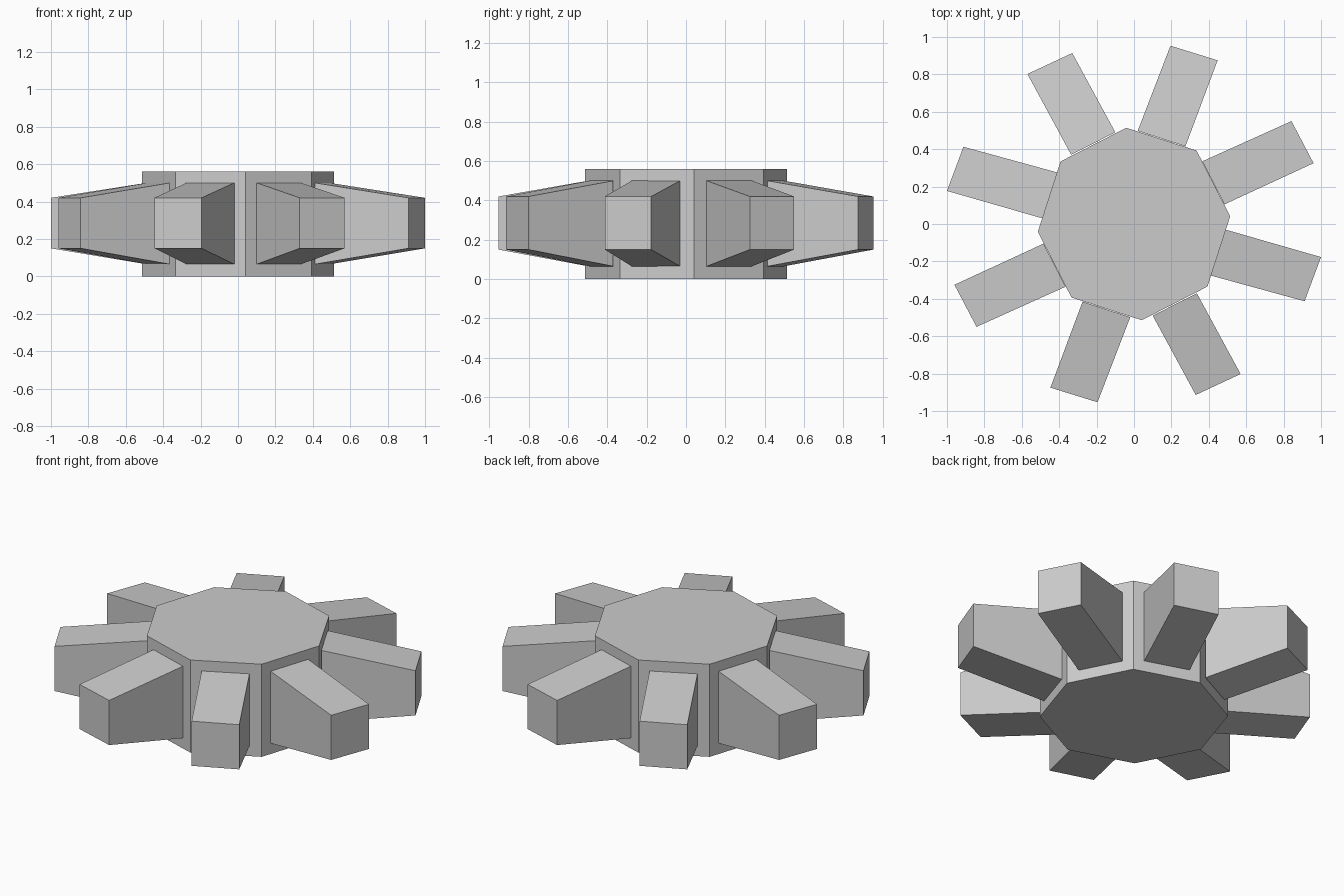
import bpy, math

if "Cube" in bpy.data.objects:
    bpy.data.objects.remove(bpy.data.objects["Cube"])

HUB_R, HUB_H, PHASE = 0.516, 0.56, math.radians(4.6)
Z_IN, Z_OUT = (0.065, 0.50), (0.15, 0.42)


def make_object(name, verts, faces):
    mesh = bpy.data.meshes.new(name)
    mesh.from_pydata(verts, [], faces)
    mesh.update()
    obj = bpy.data.objects.new(name, mesh)
    bpy.context.collection.objects.link(obj)
    return obj


# Octagonal hub
n = 8
ring = [(HUB_R * math.cos(PHASE + i * math.tau / n),
         HUB_R * math.sin(PHASE + i * math.tau / n)) for i in range(n)]
verts = [(x, y, z) for z in (0, HUB_H) for x, y in ring]
faces = [tuple(reversed(range(n))), tuple(range(n, 2 * n))]
faces += [(i, (i + 1) % n, n + (i + 1) % n, n + i) for i in range(n)]
make_object("hub", verts, faces)


# Tapered teeth, plan corners: inner right, outer right, outer left, inner left
def tooth(name, plan, sign):
    levels = [Z_IN, Z_OUT, Z_OUT, Z_IN]
    v = [(sign * x, sign * y, z[k]) for k in (0, 1)
         for (x, y), z in zip(plan, levels)]
    f = [(3, 2, 1, 0), (4, 5, 6, 7)]
    f += [(i, (i + 1) % 4, 4 + (i + 1) % 4, 4 + i) for i in range(4)]
    make_object(name, v, f)


plans = [
    [(0.412, -0.276), (0.912, -0.413), (1.0, -0.177), (0.489, -0.03)],
    [(0.484, 0.105), (0.96, 0.325), (0.842, 0.55), (0.365, 0.335)],
    [(0.275, 0.415), (0.447, 0.875), (0.195, 0.953), (0.02, 0.498)],
    [(-0.10, 0.49), (-0.33, 0.914), (-0.57, 0.802), (-0.336, 0.37)],
]

# The opposite teeth repeat with a half turn
for i, plan in enumerate(plans):
    for s in (1, -1):
        tooth(f"tooth_{i + 1 if s > 0 else i + 5}", plan, s)
